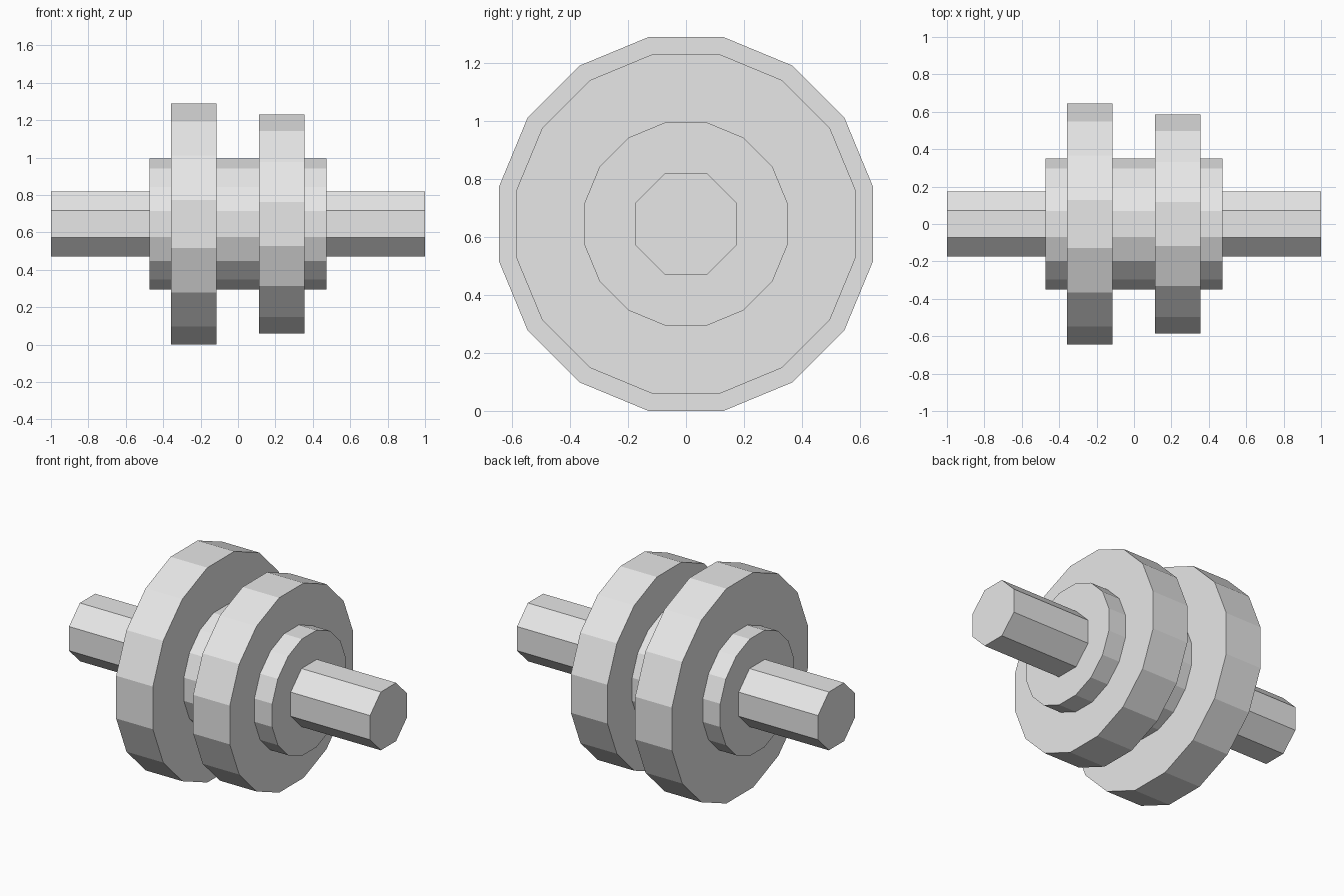
import bpy
import math

cube = bpy.data.objects.get("Cube")
if cube:
    bpy.data.objects.remove(cube, do_unlink=True)

AXIS_Z = 0.645

steel = bpy.data.materials.new("plain_grey")
steel.use_nodes = True
grey = (0.8, 0.8, 0.8, 1.0)
steel.diffuse_color = grey
steel.node_tree.nodes["Principled BSDF"].inputs["Base Color"].default_value = grey


def prism(name, sides, apothem, x0, x1):
    """Flat-sided cylinder along x, with a flat facing straight up."""
    half_step = math.pi / sides
    bpy.ops.mesh.primitive_cylinder_add(
        vertices=sides, radius=apothem / math.cos(half_step), depth=x1 - x0,
        location=((x0 + x1) / 2, 0, AXIS_Z))
    ob = bpy.context.object
    ob.name = ob.data.name = name
    # Turn half a side about the axis, then lay the axis along x
    ob.rotation_mode = 'ZYX'
    ob.rotation_euler = (half_step, math.pi / 2, 0)
    ob.rotation_mode = 'XYZ'
    ob.rotation_euler = (0, math.pi / 2, 0)
    for v in ob.data.vertices:
        x, y = v.co.x, v.co.y
        c, s = math.cos(half_step), math.sin(half_step)
        v.co.x, v.co.y = x * c - y * s, x * s + y * c
    ob.data.materials.append(steel)
    return ob


# Octagonal shaft, the hub around it and the two discs
shaft = prism("stepped_shaft", 8, 0.175, -1.0, 1.0)
collars = [
    prism("hub", 16, 0.351, -0.473, 0.473),
    prism("large_disc", 16, 0.645, -0.358, -0.114),
    prism("small_disc", 16, 0.585, 0.112, 0.355),
]

# Weld the collars onto the shaft as one solid
bpy.context.view_layer.objects.active = shaft
for collar in collars:
    weld = shaft.modifiers.new("weld_" + collar.name, 'BOOLEAN')
    weld.operation = 'UNION'
    weld.solver = 'EXACT'
    weld.object = collar
    bpy.ops.object.modifier_apply(modifier=weld.name)
    bpy.data.objects.remove(collar, do_unlink=True)
